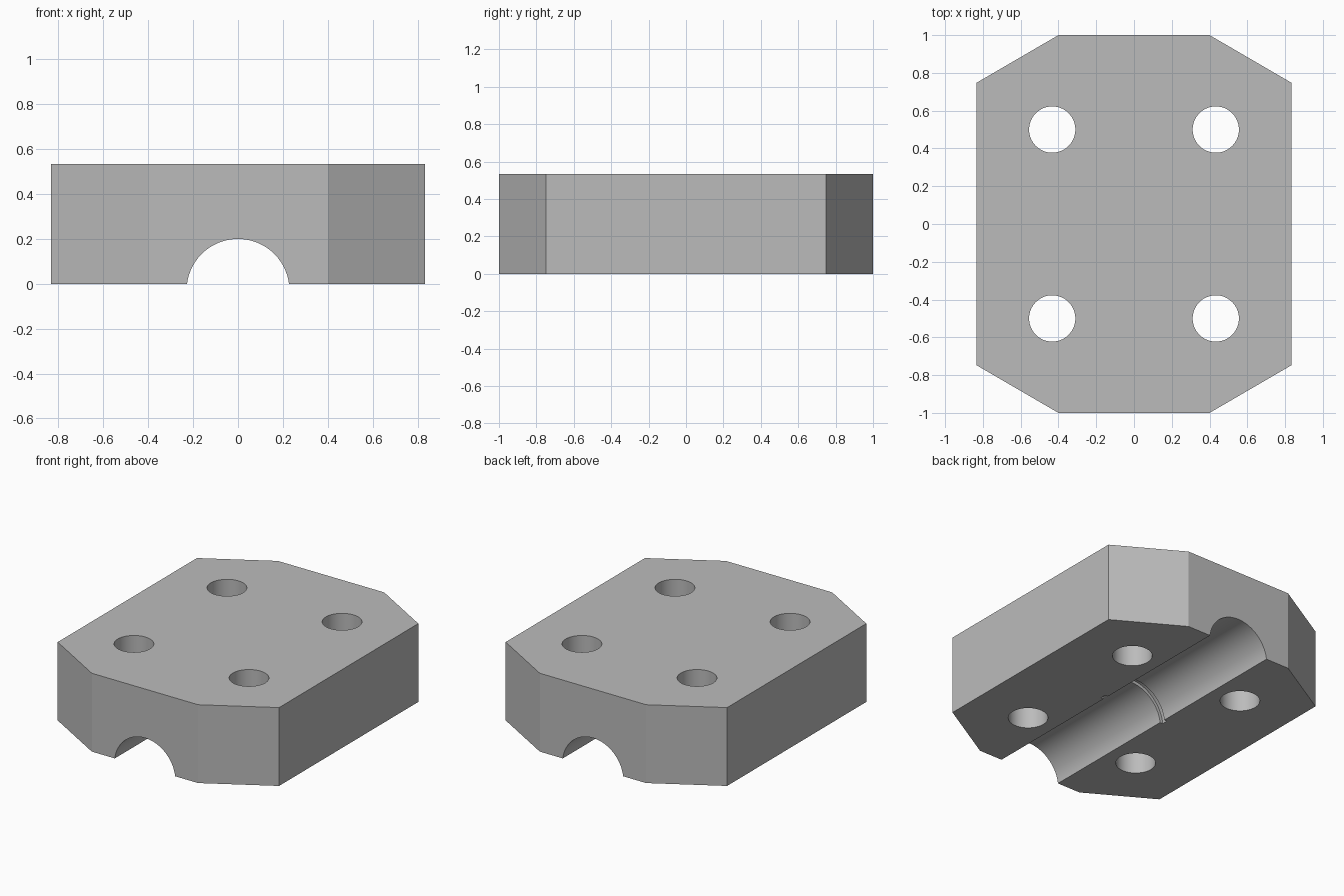
import bpy
import math

old = bpy.data.objects.get("Cube")
if old:
    bpy.data.objects.remove(old, do_unlink=True)

# Flat grey material
grey = bpy.data.materials.new("plain grey")
colour = (0.5, 0.5, 0.5, 1)
grey.use_nodes = True
grey.diffuse_color = colour
grey.node_tree.nodes["Principled BSDF"].inputs["Base Color"].default_value = colour

HEIGHT = 0.533


def cylinder(name, radius, depth, location, along_y=False):
    """Hidden cylinder used as a cutter."""
    turn = (math.pi / 2, 0, 0) if along_y else (0, 0, 0)
    bpy.ops.mesh.primitive_cylinder_add(vertices=64, radius=radius, depth=depth,
                                        location=location, rotation=turn)
    obj = bpy.context.object
    obj.name = name
    obj.hide_render = True
    return obj


# Block: octagonal outline extruded upwards
quarter = [(0.833, 0.748), (0.4, 1.0)]
outline = quarter + [(-x, y) for x, y in reversed(quarter)]
outline += [(-x, -y) for x, y in outline]
n = len(outline)
verts = [(x, y, z) for z in (0, HEIGHT) for x, y in outline]
faces = [list(reversed(range(n))), list(range(n, 2 * n))]
faces += [[i, (i + 1) % n, (i + 1) % n + n, i + n] for i in range(n)]
mesh = bpy.data.meshes.new("clamp_block")
mesh.from_pydata(verts, [], faces)
mesh.materials.append(grey)
block = bpy.data.objects.new("clamp_block", mesh)
bpy.context.collection.objects.link(block)

# Shaft channel with a shallow ring groove at its middle
cutters = [cylinder("channel_cutter", 0.229, 3, (0, 0, -0.029), True),
           cylinder("ring_groove_cutter", 0.25, 0.04, (0, 0, -0.029), True)]

# Four bolt holes
for x in (-0.433, 0.433):
    for y in (-0.5, 0.5):
        cutters.append(cylinder("bolt_hole_cutter", 0.1225, 2, (x, y, HEIGHT / 2)))

bpy.ops.object.select_all(action="DESELECT")
block.select_set(True)
bpy.context.view_layer.objects.active = block
for cutter in cutters:
    cut = block.modifiers.new(cutter.name, "BOOLEAN")
    cut.operation = "DIFFERENCE"
    cut.solver = "EXACT"
    cut.object = cutter
    bpy.ops.object.modifier_apply(modifier=cut.name)
for cutter in cutters:
    bpy.data.objects.remove(cutter, do_unlink=True)

# Keep a single material on every face
block.data.materials.clear()
block.data.materials.append(grey)
for face in block.data.polygons:
    face.material_index = 0

block.select_set(True)
bpy.context.view_layer.objects.active = block
bpy.ops.object.shade_smooth_by_angle(angle=math.radians(25))
